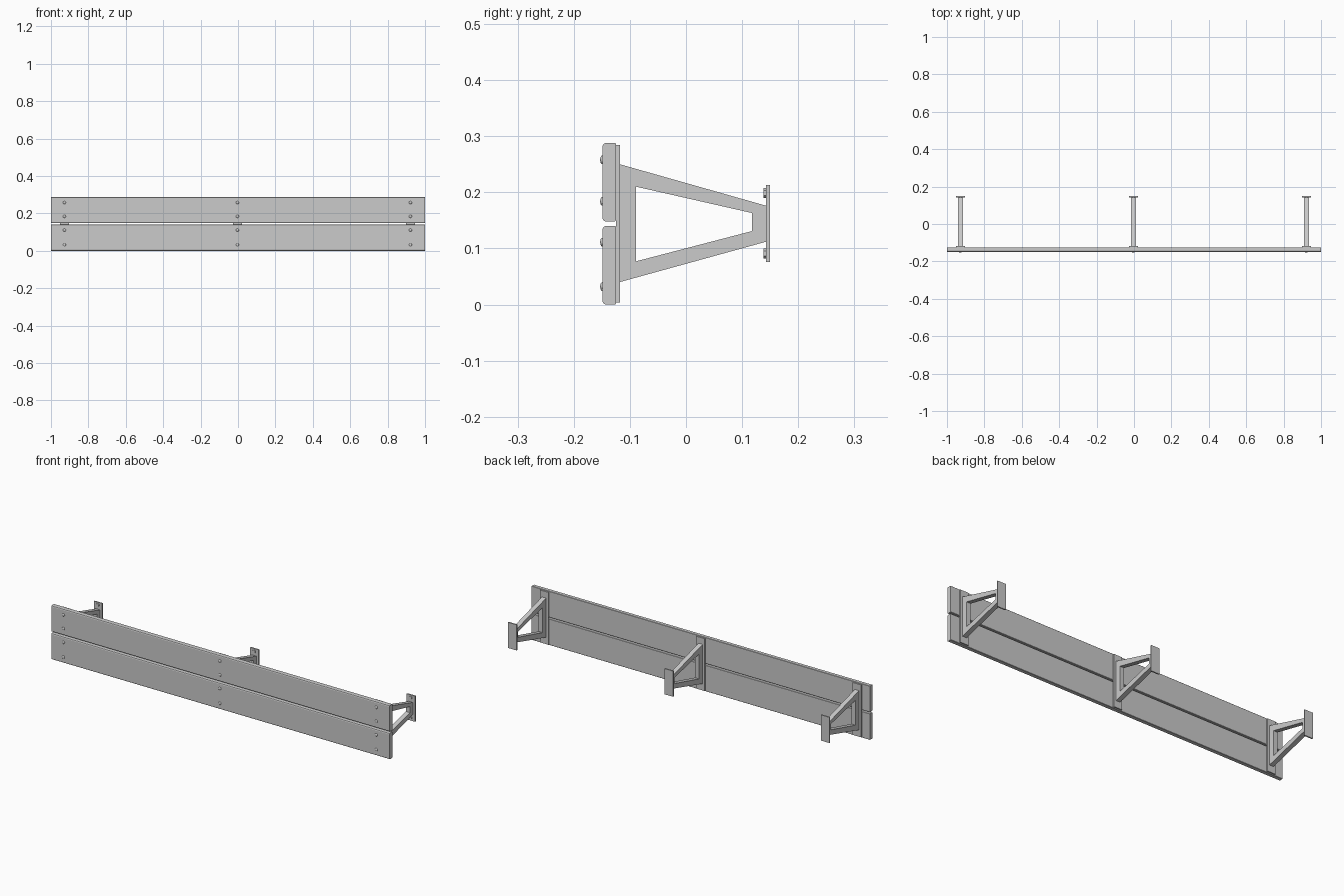
import bpy, bmesh, math
from mathutils import Matrix

if "Cube" in bpy.data.objects:
    bpy.data.objects.remove(bpy.data.objects["Cube"])


def finish(name, bm):
    bmesh.ops.recalc_face_normals(bm, faces=bm.faces)
    me = bpy.data.meshes.new(name)
    bm.to_mesh(me)
    bm.free()
    ob = bpy.data.objects.new(name, me)
    bpy.context.collection.objects.link(ob)
    return ob


def extrude_x(name, profile, x0, x1):
    """Closed (y, z) profile extruded along x."""
    bm = bmesh.new()
    a = [bm.verts.new((x0, y, z)) for y, z in profile]
    b = [bm.verts.new((x1, y, z)) for y, z in profile]
    bm.faces.new(a)
    bm.faces.new(b[::-1])
    n = len(a)
    for i in range(n):
        bm.faces.new((a[i], a[(i + 1) % n], b[(i + 1) % n], b[i]))
    return finish(name, bm)


def box(name, x, w, y0, y1, z0, z1):
    return extrude_x(name, [(y0, z0), (y1, z0), (y1, z1), (y0, z1)], x - w / 2, x + w / 2)


def plank(name, z0, z1):
    # front edges rounded, back edges barely eased
    c, e, yf, yb = 0.006, 0.0015, -0.149, -0.125
    lower = [(yf, z0 + c), (yf + c * 0.3, z0 + c * 0.3), (yf + c, z0), (yb - e, z0), (yb, z0 + e)]
    upper = [(y, z0 + z1 - z) for y, z in reversed(lower)]
    return extrude_x(name, lower + upper, -1, 1)


def frame(name, x, w):
    # tapered hollow bracket
    outer = [(-0.118, 0.040), (0.143, 0.112), (0.143, 0.176), (-0.118, 0.250)]
    inner = [(-0.089, 0.077), (0.118, 0.131), (0.118, 0.163), (-0.089, 0.210)]
    bm = bmesh.new()
    rings = [[bm.verts.new((x + s * w / 2, y, z)) for y, z in loop]
             for s in (-1, 1) for loop in (outer, inner)]
    o0, i0, o1, i1 = rings
    for p, q in ((o0, i0), (o1, i1), (o0, o1), (i0, i1)):
        for k in range(4):
            j = (k + 1) % 4
            bm.faces.new((p[k], p[j], q[j], q[k]))
    return finish(name, bm)


def dome_bolt(name, x, y, z, r, h):
    # flattened half sphere facing -y
    bm = bmesh.new()
    bmesh.ops.create_uvsphere(bm, u_segments=16, v_segments=8, radius=1)
    bmesh.ops.bisect_plane(bm, geom=bm.verts[:] + bm.edges[:] + bm.faces[:],
                           plane_co=(0, 0, 0), plane_no=(0, 0, 1), clear_inner=True)
    m = (Matrix.Translation((x, y, z)) @ Matrix.Rotation(math.pi / 2, 4, 'X')
         @ Matrix.Diagonal((r, r, h, 1)))
    bmesh.ops.transform(bm, matrix=m, verts=bm.verts)
    for f in bm.faces:
        f.smooth = True
    return finish(name, bm)


def hex_bolt(name, x, y, z, r, h):
    bm = bmesh.new()
    bmesh.ops.create_cone(bm, cap_ends=True, segments=6, radius1=r, radius2=r, depth=h,
                          matrix=Matrix.Translation((x, y - h / 2, z)) @ Matrix.Rotation(math.pi / 2, 4, 'X'))
    return finish(name, bm)


# Boards
plank("lower_board", 0.0, 0.140)
plank("upper_board", 0.148, 0.288)

# Three wall brackets with plates and fasteners
for side, x in (("left", -0.928), ("middle", -0.003), ("right", 0.922)):
    box(f"{side}_board_plate", x, 0.05, -0.125, -0.118, 0.004, 0.284)
    frame(f"{side}_bracket_frame", x, 0.025)
    box(f"{side}_wall_plate", x, 0.05, 0.143, 0.150, 0.076, 0.213)
    for i, z in enumerate((0.032, 0.111, 0.184, 0.258)):
        dome_bolt(f"{side}_board_bolt_{i + 1}", x, -0.149, z, 0.008, 0.004)
    for i, z in enumerate((0.091, 0.199)):
        hex_bolt(f"{side}_wall_bolt_{i + 1}", x, 0.143, z, 0.009, 0.005)
